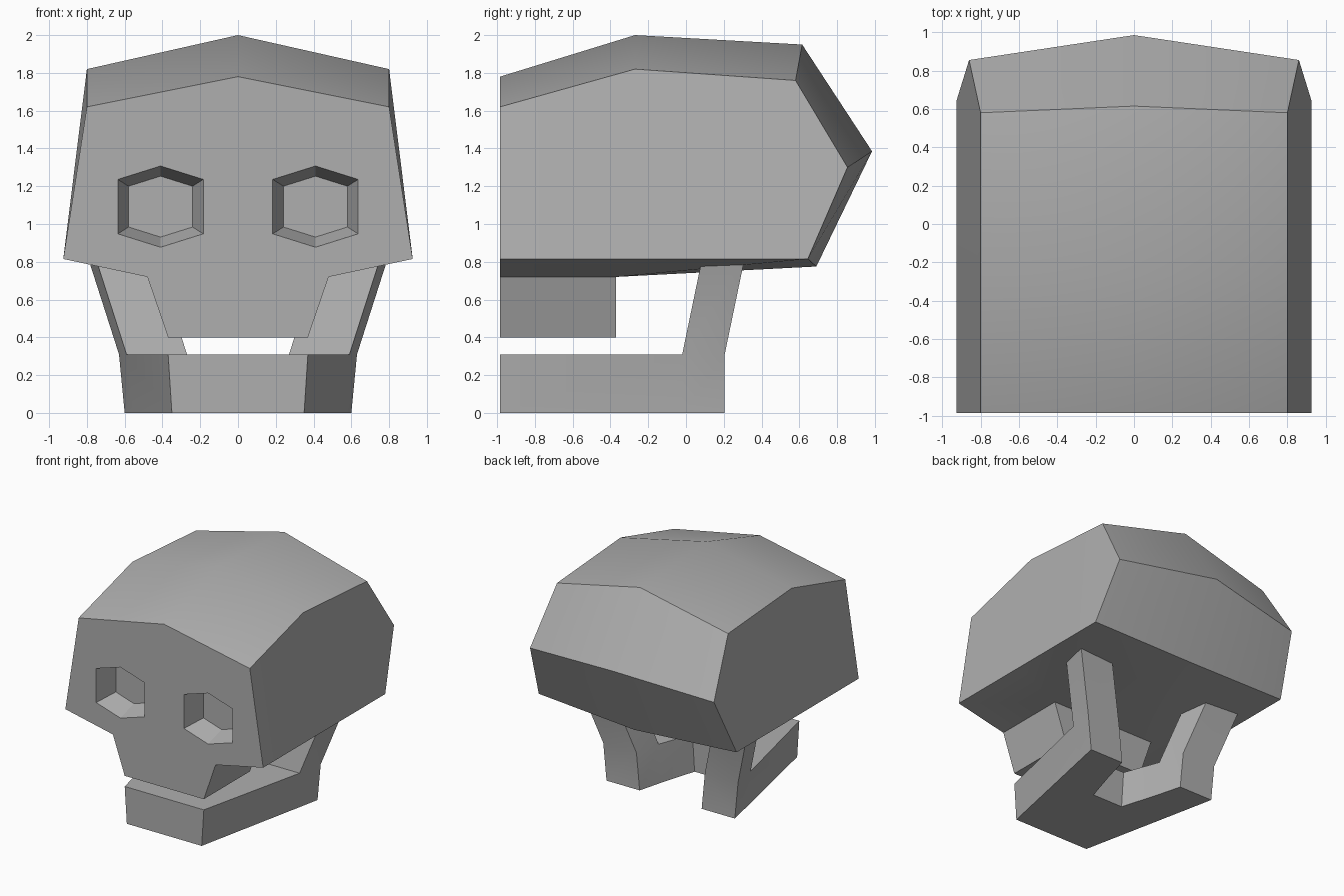
import bpy, bmesh, math

if "Cube" in bpy.data.objects:
    bpy.data.objects.remove(bpy.data.objects["Cube"])


def half_mesh(name, verts, faces, mirror=True):
    """Build the +x half from points and mirror it to a closed solid."""
    bm = bmesh.new()
    vs = [bm.verts.new(v) for v in verts]
    for f in faces:
        bm.faces.new([vs[i] for i in f])
    if mirror:
        bmesh.ops.mirror(bm, geom=bm.verts[:] + bm.edges[:] + bm.faces[:],
                         axis='X', merge_dist=0.0005)
    bmesh.ops.recalc_face_normals(bm, faces=bm.faces[:])
    me = bpy.data.meshes.new(name)
    bm.to_mesh(me)
    bm.free()
    ob = bpy.data.objects.new(name, me)
    bpy.context.collection.objects.link(ob)
    return ob


def activate(ob):
    bpy.ops.object.select_all(action='DESELECT')
    ob.select_set(True)
    bpy.context.view_layer.objects.active = ob


def band(a, b):
    """Quads between two closed index rings."""
    n = len(a)
    return [(a[i], a[(i + 1) % n], b[(i + 1) % n], b[i]) for i in range(n)]


# Cranium: centre profile and side profile, front top round to back bottom
F = -0.985
centre = [(0, F, 1.78), (0, -0.27, 2.0), (0, 0.615, 1.95), (0, 0.985, 1.385), (0, 0.69, 0.775)]
side = [(0.8, F, 1.62), (0.8, -0.27, 1.82), (0.8, 0.58, 1.76), (0.86, 0.855, 1.3), (0.925, 0.645, 0.815)]
lower = [(0.925, -0.27, 0.815), (0.925, F, 0.815)]                           # 10, 11
teeth = [(x, y, z) for y in (F, -0.37) for x, z in ((0.48, 0.72), (0.37, 0.4), (0, 0.4))]  # 12-17
teeth.append((0, -0.37, 0.72))                                              # 18
faces = [(i, i + 1, i + 6, i + 5) for i in range(4)]                        # dome and back
faces += [(5, 6, 10, 11), (6, 7, 8, 9, 10)]                                 # temple
faces += [(0, 5, 11, 12, 13, 14)]                                           # face
faces += [(12, 13, 16, 15), (13, 14, 17, 16), (15, 16, 17, 18)]             # upper jaw
faces += [(11, 12, 15, 10), (10, 15, 9), (9, 15, 4), (15, 18, 4)]           # underside
cranium = half_mesh("cranium", centre + side + lower + teeth, faces)

# Tapered six-sided eye sockets cut into the face
hexagon = [(0.226, 0.144), (0, 0.215), (-0.226, 0.144),
           (-0.226, -0.144), (0, -0.215), (0.226, -0.144)]
rings = [(0.41 + x * s, y, 1.092 + z * s)
         for y, s in ((F - 0.05, 1.07), (F + 0.18, 0.75)) for x, z in hexagon]
r0, r1 = list(range(6)), list(range(6, 12))
cutter = half_mesh("eye_socket_cutter", rings, band(r0, r1) + [r0, r1])
activate(cranium)
mod = cranium.modifiers.new("sockets", 'BOOLEAN')
mod.object = cutter
mod.operation = 'DIFFERENCE'
mod.solver = 'EXACT'
bpy.ops.object.modifier_apply(modifier=mod.name)
bpy.data.objects.remove(cutter)

# Lower jaw: U-shaped body with rear arms leaning up into the cranium
bottom = [(0, F), (0.35, F), (0.553, -0.02), (0.6, 0.205),
          (0.29, 0.205), (0.23, -0.02), (0.14, -0.315), (0, -0.315)]
top = [(0, F), (0.37, F), (0.59, -0.02), (0.63, 0.205),
       (0.32, 0.205), (0.27, -0.02), (0.16, -0.315), (0, -0.315)]
pts = [(x, y, 0) for x, y in bottom] + [(x, y, 0.31) for x, y in top]
pts += [(x + 0.17, y + 0.11, 0.84) for x, y in top[2:6]]                    # 16-19
faces = [(i, i + 1, i + 9, i + 8) for i in range(7)]
faces += [(0, 1, 2, 5, 6, 7), (2, 3, 4, 5), (8, 9, 10, 13, 14, 15)]
faces += band([10, 11, 12, 13], [16, 17, 18, 19]) + [(16, 17, 18, 19)]
jaw = half_mesh("lower_jaw", pts, faces)

# Dark grey finish, soft shading with sharp corners
grey = bpy.data.materials.new("dark_grey")
grey.diffuse_color = (0.43, 0.43, 0.43, 1)
grey.use_nodes = True
grey.node_tree.nodes["Principled BSDF"].inputs["Base Color"].default_value = grey.diffuse_color
for ob in (cranium, jaw):
    ob.data.materials.clear()
    ob.data.materials.append(grey)
    activate(ob)
    bpy.ops.object.shade_smooth_by_angle(angle=math.radians(30))
